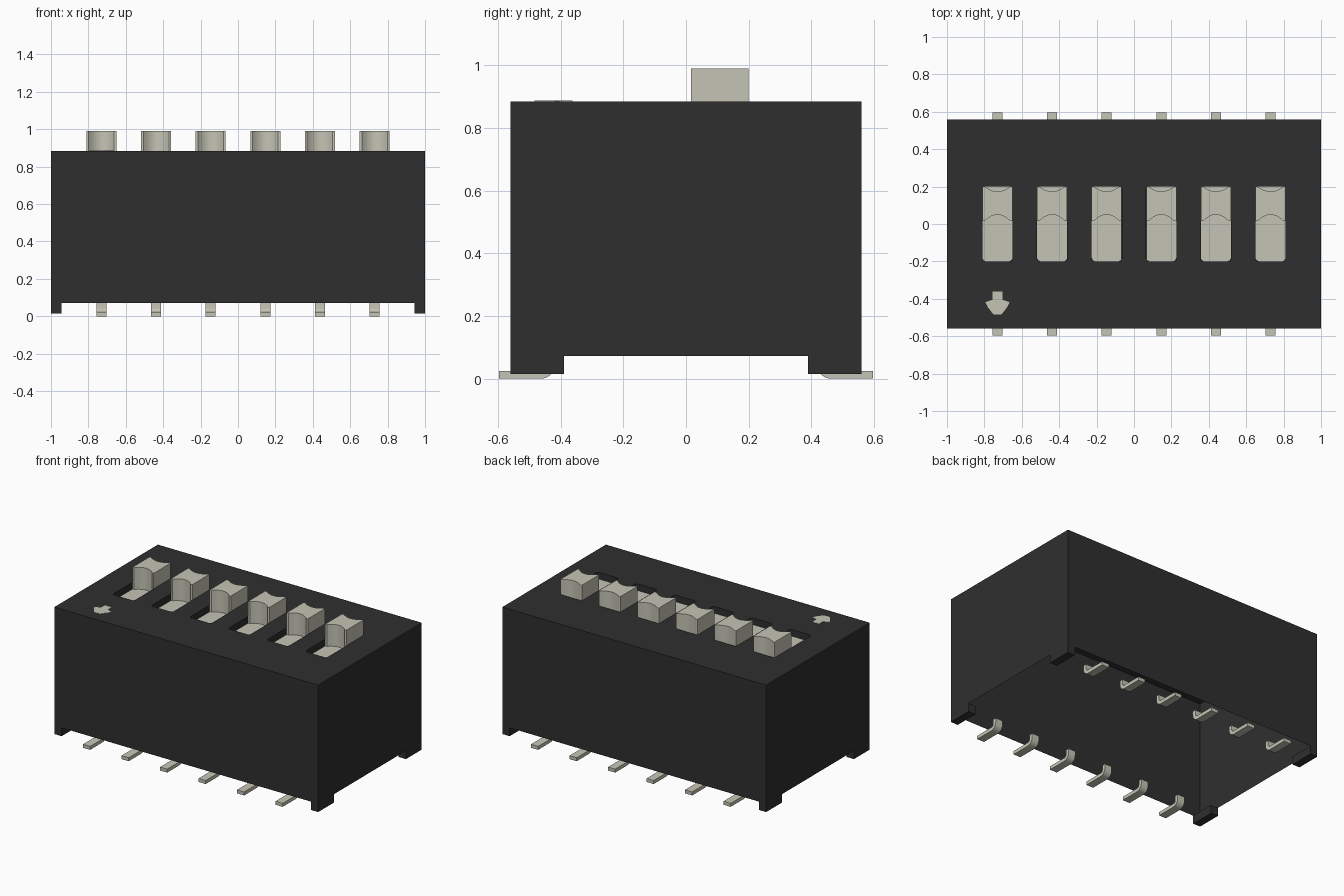
import bpy, bmesh, math

if "Cube" in bpy.data.objects:
    bpy.data.objects.remove(bpy.data.objects["Cube"])


def material(name, rgb):
    m = bpy.data.materials.new(name)
    m.use_nodes = True
    m.diffuse_color = (*rgb, 1)
    bsdf = m.node_tree.nodes["Principled BSDF"]
    bsdf.inputs["Base Color"].default_value = (*rgb, 1)
    bsdf.inputs["Roughness"].default_value = 0.6
    return m


BLACK = material("black plastic", (0.028, 0.028, 0.028))
CREAM = material("pale cream", (0.56, 0.55, 0.46))


def finish(bm, name, mat, recalc=True):
    if recalc:
        bmesh.ops.recalc_face_normals(bm, faces=bm.faces[:])
    mesh = bpy.data.meshes.new(name)
    bm.to_mesh(mesh)
    bm.free()
    mesh.materials.append(mat)
    mesh.polygons.foreach_set("use_smooth", [True] * len(mesh.polygons))
    mesh.set_sharp_from_angle(angle=math.radians(30))
    ob = bpy.data.objects.new(name, mesh)
    bpy.context.collection.objects.link(ob)
    return ob


def prism(bm, points, offset):
    """Extrude a closed 3D outline along an offset vector."""
    face = bm.faces.new([bm.verts.new(p) for p in points])
    ext = bmesh.ops.extrude_face_region(bm, geom=[face], use_keep_orig=True)
    moved = [g for g in ext["geom"] if isinstance(g, bmesh.types.BMVert)]
    bmesh.ops.translate(bm, verts=moved, vec=offset)
    return face


def loop(bm, points):
    vs = [bm.verts.new(p) for p in points]
    return [bm.edges.new((vs[i - 1], vs[i])) for i in range(len(vs))]


def drop(bm, edges, depth):
    """Pull walls down from an edge loop and return the lower edges."""
    geom = bmesh.ops.extrude_edge_only(bm, edges=edges)["geom"]
    bmesh.ops.translate(bm, verts=[g for g in geom if isinstance(g, bmesh.types.BMVert)],
                        vec=(0, 0, -depth))
    return [g for g in geom if isinstance(g, bmesh.types.BMEdge)]


def rounded_rect(cx, hx, hy, r, z, seg=4):
    pts = []
    for k, (sx, sy) in enumerate([(1, 1), (-1, 1), (-1, -1), (1, -1)]):
        for s in range(seg + 1):
            a = math.pi / 2 * (k + s / seg)
            pts.append((cx + sx * (hx - r) + r * math.cos(a),
                        sy * (hy - r) + r * math.sin(a), z))
    return pts


TOP, RIM, FOOT = 0.885, 0.072, 0.015
HX, HY = 1.0, 0.56
SLOT_X = [-0.73 + 0.292 * i for i in range(6)]
FLOOR = TOP - 0.045

# Housing: open-bottomed shell with six pockets in its top
bm = bmesh.new()
outer = loop(bm, [(-HX, -HY, TOP), (HX, -HY, TOP), (HX, HY, TOP), (-HX, HY, TOP)])
slots = [loop(bm, rounded_rect(x, 0.081, 0.201, 0.016, TOP)) for x in SLOT_X]
bmesh.ops.triangle_fill(bm, use_beauty=True, normal=(0, 0, 1),
                        edges=outer + [e for s in slots for e in s])
drop(bm, outer, TOP - RIM)
for s in slots:
    bmesh.ops.contextual_create(bm, geom=drop(bm, s, 0.055))
finish(bm, "housing", BLACK)

# Corner feet, open where they meet the shell
for sx, side in ((-1, "right"), (1, "left")):
    for sy, end in ((-1, "front"), (1, "back")):
        bm = bmesh.new()
        xs, ys = sorted((sx * HX, sx * 0.945)), sorted((sy * HY, sy * 0.39))
        lid = prism(bm, [(xs[0], ys[0], RIM), (xs[1], ys[0], RIM),
                         (xs[1], ys[1], RIM), (xs[0], ys[1], RIM)], (0, 0, FOOT - RIM))
        bmesh.ops.recalc_face_normals(bm, faces=bm.faces[:])
        bmesh.ops.delete(bm, geom=[lid], context="FACES_ONLY")
        finish(bm, f"foot_{end}_{side}", BLACK, recalc=False)

# Sliders: base plate in the pocket and a knob with scooped front and back
steps = [-0.068 + 0.136 * i / 10 for i in range(11)]


def scoop(x):
    return 1 - (x / 0.068) ** 2


for n, cx in enumerate(SLOT_X, 1):
    bm = bmesh.new()
    prism(bm, rounded_rect(cx, 0.08, 0.2, 0.016, FLOOR - 0.009), (0, 0, 0.009))
    front = [(-0.08, 0.016)] + [(x, 0.016 + 0.034 * scoop(x)) for x in steps] + [(0.08, 0.016)]
    back = [(0.08, 0.2)] + [(x, 0.2 - 0.026 * scoop(x)) for x in reversed(steps)] + [(-0.08, 0.2)]
    prism(bm, [(cx + x, y, FLOOR) for x, y in front + back], (0, 0, 0.99 - FLOOR))
    finish(bm, f"slider_{n}", CREAM)

# Terminals: bent strips with the toe pointing outwards
T, R, INNER = 0.024, 0.042, 0.42
arc = [math.pi / 2 * i / 6 for i in range(7)]
outside = [(INNER + R - R * math.sin(a), R - R * math.cos(a)) for a in arc]
inside = [(INNER + R - (R - T) * math.sin(a), R - (R - T) * math.cos(a)) for a in reversed(arc)]
strip = [(0.597, 0)] + outside + [(INNER, RIM), (INNER + T, RIM)] + inside + [(0.597, T)]
for sy, end in ((-1, "front"), (1, "back")):
    for n, cx in enumerate(SLOT_X, 1):
        bm = bmesh.new()
        prism(bm, [(cx - 0.027, sy * y, z) for y, z in strip], (0.054, 0, 0))
        finish(bm, f"terminal_{end}_{n}", CREAM)

# Direction arrow plate on the top
half = [(0.026, -0.362), (0.026, -0.405), (0.065, -0.418), (0.05, -0.447), (0.022, -0.483)]
outline = half + [(-x, y) for x, y in reversed(half)]
bm = bmesh.new()
prism(bm, [(SLOT_X[0] + x, y, TOP) for x, y in outline], (0, 0, 0.002))
finish(bm, "direction_arrow", CREAM)
